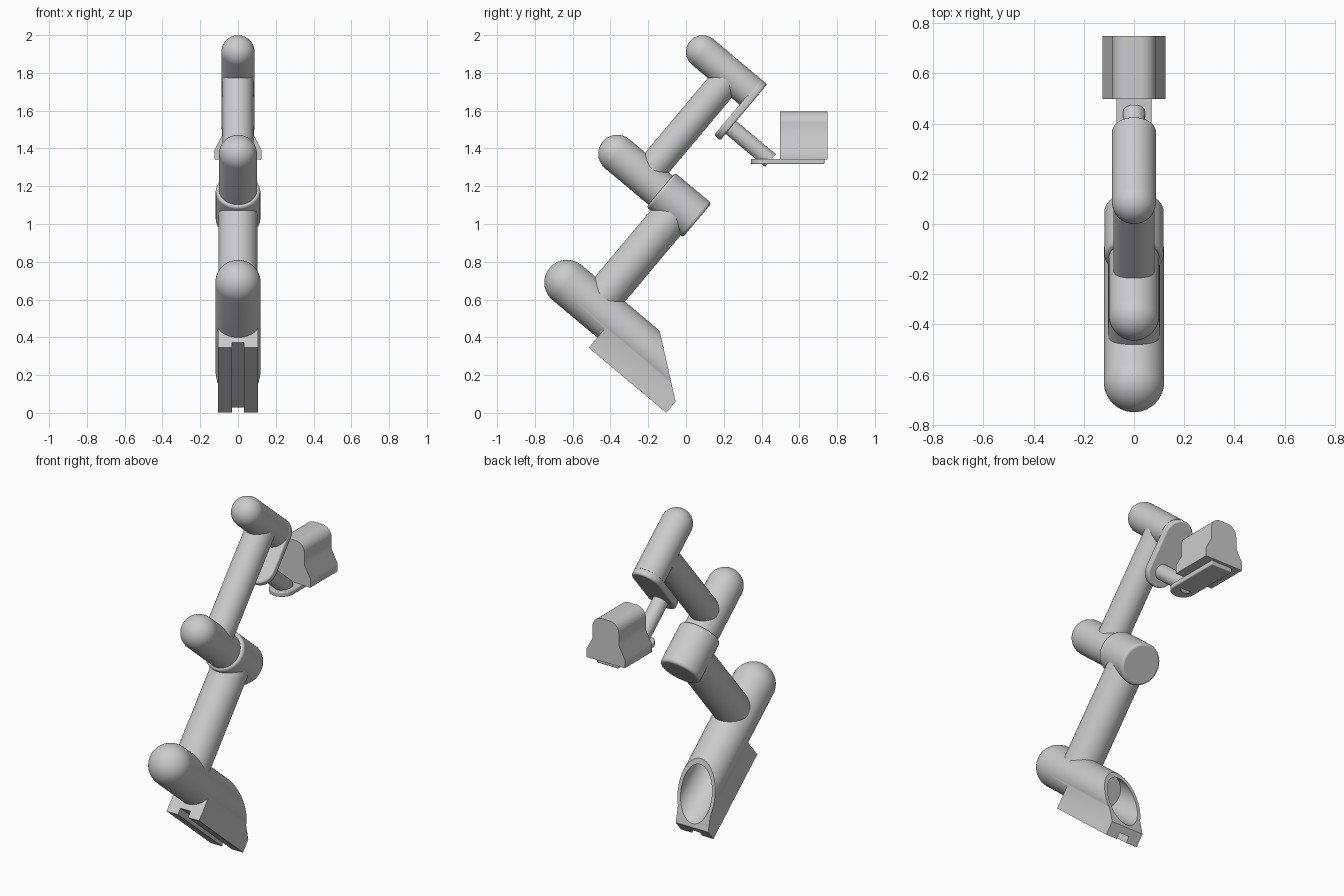
import bpy, bmesh, math
from mathutils import Matrix, Vector

if "Cube" in bpy.data.objects:
    bpy.data.objects.remove(bpy.data.objects["Cube"])

# Tilted arm frame: local (x, s, t), s runs down-back at 40 degrees, t runs up-back
A = math.radians(40)
C, S = math.cos(A), math.sin(A)
ARM = Matrix(((1, 0, 0, 0), (0, C, S, -0.63), (0, -S, C, 0.69), (0, 0, 0, 1)))
WORLD = Matrix.Identity(4)
SEG = 64


def finish(name, bm, mat, bevel=0):
    bmesh.ops.recalc_face_normals(bm, faces=bm.faces)
    me = bpy.data.meshes.new(name)
    bm.to_mesh(me)
    bm.free()
    me.transform(mat)
    ob = bpy.data.objects.new(name, me)
    bpy.context.collection.objects.link(ob)
    if bevel:
        m = ob.modifiers.new("bevel", 'BEVEL')
        m.width, m.segments, m.limit_method = bevel, 3, 'ANGLE'
        m.angle_limit = math.radians(40)
    return ob


def lathe(name, pts, axis, centre, bevel=0):
    """Revolve (radius, position) points about the s or t axis of the arm frame."""
    bm = bmesh.new()
    rings = []
    for r, a in pts:
        ring = []
        for i in range(1 if r == 0 else SEG):
            w = 2 * math.pi * i / SEG
            u, v = r * math.cos(w), centre + r * math.sin(w)
            ring.append(bm.verts.new((u, a, v) if axis == 's' else (u, v, a)))
        rings.append(ring)
    for p, q in zip(rings, rings[1:]):
        for i in range(SEG):
            j = (i + 1) % SEG
            quad = [p[i % len(p)], p[j % len(p)], q[j % len(q)], q[i % len(q)]]
            bm.faces.new(list(dict.fromkeys(quad)))
    for ring in (rings[0], rings[-1]):
        if len(ring) > 1:
            bm.faces.new(ring)
    return finish(name, bm, ARM, bevel)


def domed_tube(name, r, dome, end, t):
    pts = [(r * math.sin(k * math.pi / 32) if k else 0, dome - r * math.cos(k * math.pi / 32))
           for k in range(17)]
    return lathe(name, pts + [(r, end)], 's', t)


def rod(name, r, a, b, axis, centre, bevel=0):
    return lathe(name, [(r, a), (r, b)], axis, centre, bevel)


def prism(name, outline, lo, hi, axis, mat, bevel=0):
    """Extrude a 2D outline along axis 0 (x) or 1 (y or s)."""
    bm = bmesh.new()
    vs = [bm.verts.new((lo, u, v) if axis == 0 else (u, lo, v)) for u, v in outline]
    f = bm.faces.new(vs)
    ext = bmesh.ops.extrude_face_region(bm, geom=[f])['geom']
    step = Vector((hi - lo, 0, 0) if axis == 0 else (0, hi - lo, 0))
    bmesh.ops.translate(bm, vec=step, verts=[g for g in ext if isinstance(g, bmesh.types.BMVert)])
    return finish(name, bm, mat, bevel)


def combine(ob, other, op):
    m = ob.modifiers.new("bool", 'BOOLEAN')
    m.operation, m.object, m.solver = op, other, 'EXACT'
    bpy.context.view_layer.objects.active = ob
    bpy.ops.object.modifier_apply(modifier=m.name)
    bpy.data.objects.remove(other)


def arc(cx, cy, r, a0, a1, n=16):
    return [(cx + r * math.cos(math.radians(a0 + (a1 - a0) * i / n)),
             cy + r * math.sin(math.radians(a0 + (a1 - a0) * i / n))) for i in range(n + 1)]


# Base: domed tube on a mounting block, cut slanted, bored and slotted
base = domed_tube("base", 0.12, 0, 0.845, 0)
combine(base, prism("block", [(0.31, -0.19), (0.845, -0.19), (0.845, -0.113), (0.767, -0.053),
                              (0.31, -0.053)], -0.106, 0.106, 0, ARM), 'UNION')
combine(base, prism("slant_cutter", [(0.4733, 0.17), (0.9107, -0.163), (1.0, 0.17)],
                    -0.2, 0.2, 0, ARM), 'DIFFERENCE')
combine(base, rod("bore_cutter", 0.1, 0.5, 1.0, 's', 0), 'DIFFERENCE')
combine(base, prism("slot_cutter", [(-0.033, -0.25), (0.033, -0.25), (0.033, -0.153),
                                    (-0.033, -0.153)], 0.2, 1.0, 1, ARM), 'DIFFERENCE')

# Lower arm and elbow
rod("lower_arm", 0.103, 0.0, 0.69, 't', 0.197)
domed_tube("elbow_tube", 0.1, -0.235, 0.1, 0.693)
rod("elbow_cap", 0.118, 0.065, 0.316, 's', 0.695, bevel=0.014)

# Upper arm and wrist
rod("upper_arm", 0.082, 0.693, 1.397, 't', -0.043)
domed_tube("wrist_tube", 0.088, -0.235, 0.1, 1.397)
prism("wrist_plate", arc(0, 1.397, 0.088, 0, 180, 32) + arc(0, 1.186, 0.088, 180, 360, 32),
      0.095, 0.137, 1, ARM, bevel=0.01)
rod("tool_rod", 0.044, 0.12, 0.41, 's', 1.187)

# Tool tray: flat plate with a rounded front end (outline in x, y raised in z)
FLAT = Matrix(((1, 0, 0, 0), (0, 0, 1, 0), (0, 1, 0, 0), (0, 0, 0, 1)))
tray = prism("tool_tray", arc(0, 0.413, 0.07, 180, 360, 32) + [(0.07, 0.733), (-0.07, 0.733)],
             1.317, 1.345, 1, FLAT, bevel=0.005)
bm = bmesh.new()
bm.from_mesh(tray.data)
bmesh.ops.recalc_face_normals(bm, faces=bm.faces)
bm.to_mesh(tray.data)
bm.free()

# Tool head: stepped body with a rounded top
prism("tool_head", [(-0.125, 1.342), (0.125, 1.342), (0.125, 1.392), (0.086, 1.465)]
      + arc(0.026, 1.535, 0.06, 0, 90, 12) + arc(-0.026, 1.535, 0.06, 90, 180, 12)
      + [(-0.086, 1.465), (-0.125, 1.392)], 0.498, 0.75, 1, WORLD)

bpy.ops.object.select_all(action='SELECT')
bpy.context.view_layer.objects.active = base
bpy.ops.object.shade_smooth_by_angle(angle=math.radians(30))
